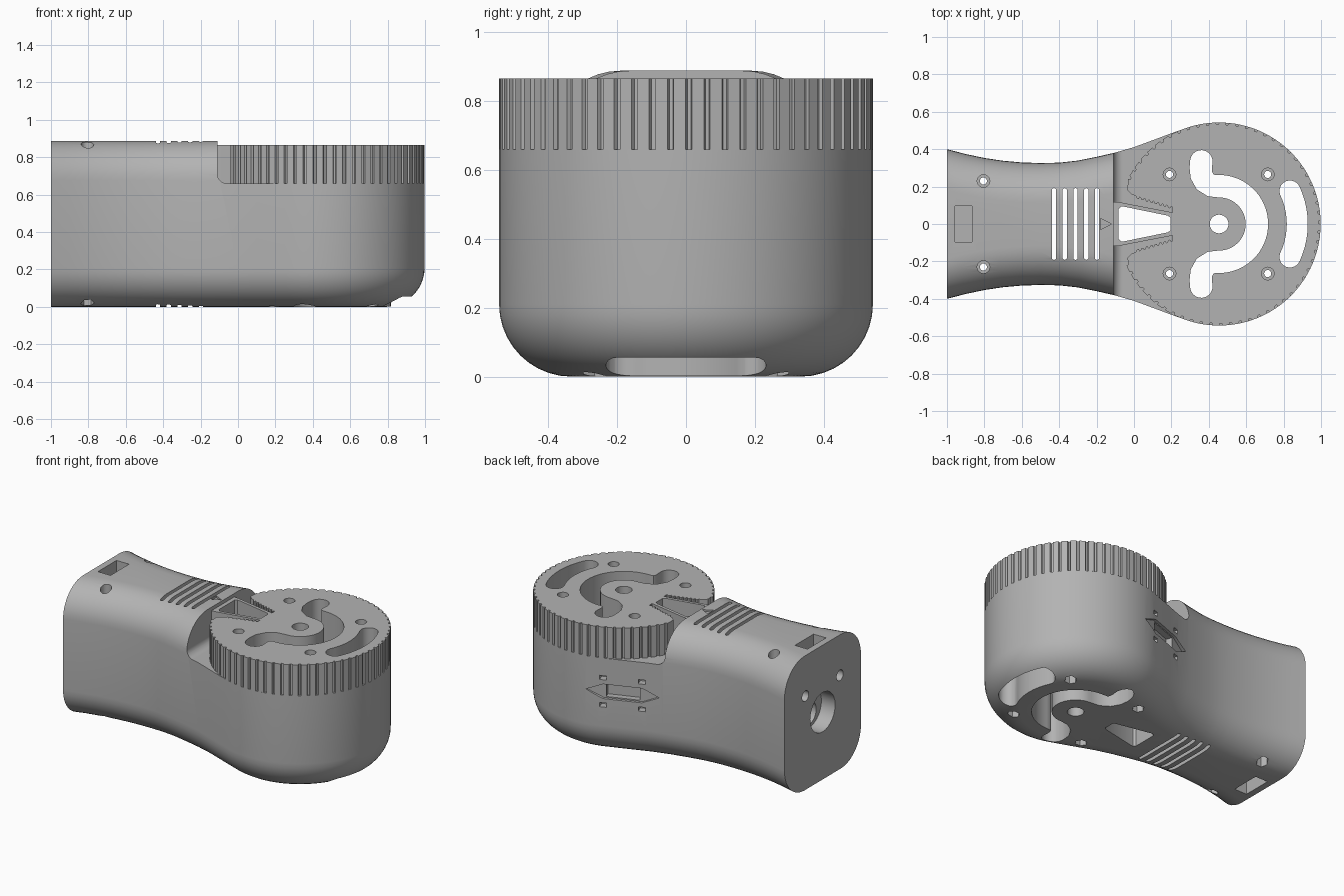
import bpy, bmesh, math
from mathutils import Matrix

if "Cube" in bpy.data.objects:
    bpy.data.objects.remove(bpy.data.objects["Cube"])

CX, R, H, RB = 0.455, 0.543, 0.888, 0.21   # head centre, head radius, height, edge rounding
STEP, GTOP = 0.66, 0.865                   # gear seat and gear top

grey = bpy.data.materials.new("housing_grey")
grey.diffuse_color = (0.45, 0.45, 0.45, 1)
grey.use_nodes = True
grey.node_tree.nodes["Principled BSDF"].inputs["Base Color"].default_value = grey.diffuse_color


def make(name, bm):
    bmesh.ops.recalc_face_normals(bm, faces=bm.faces)
    me = bpy.data.meshes.new(name)
    bm.to_mesh(me)
    bm.free()
    me.materials.append(grey)
    ob = bpy.data.objects.new(name, me)
    bpy.context.collection.objects.link(ob)
    return ob


def loft(name, rings):
    bm = bmesh.new()
    vs = [[bm.verts.new(p) for p in r] for r in rings]
    n = len(vs[0])
    for a, b in zip(vs, vs[1:]):
        for i in range(n):
            bm.faces.new((a[i], a[(i + 1) % n], b[(i + 1) % n], b[i]))
    bm.faces.new(vs[0][::-1])
    bm.faces.new(vs[-1])
    return make(name, bm)


def prism(name, pts, z0, z1, matrix=None):
    ob = loft(name, [[(x, y, z) for x, y in pts] for z in (z0, z1)])
    if matrix:
        ob.data.transform(matrix)
    return ob


def circle(x, y, r, n=28):
    return [(x + r * math.cos(i * math.tau / n), y + r * math.sin(i * math.tau / n)) for i in range(n)]


def band(path, w):
    """Outline of a round-ended slot of half width w along a path."""
    t = []
    for i in range(len(path)):
        a, b = path[max(i - 1, 0)], path[min(i + 1, len(path) - 1)]
        t.append(math.atan2(b[1] - a[1], b[0] - a[0]))
    at = lambda p, ang: (p[0] + w * math.cos(ang), p[1] + w * math.sin(ang))
    caps = [math.pi * k / 10 for k in range(1, 10)]
    out = [at(p, a - math.pi / 2) for p, a in zip(path, t)]
    out += [at(path[-1], t[-1] - math.pi / 2 + c) for c in caps]
    out += [at(p, a + math.pi / 2) for p, a in reversed(list(zip(path, t)))]
    return out + [at(path[0], t[0] + math.pi / 2 + c) for c in caps]


def cut(targets, cutter):
    for ob in targets:
        m = ob.modifiers.new("cut", 'BOOLEAN')
        m.operation, m.solver, m.object = 'DIFFERENCE', 'EXACT', cutter
        with bpy.context.temp_override(object=ob, active_object=ob):
            bpy.ops.object.modifier_apply(modifier=m.name)
    bpy.data.objects.remove(cutter)


# Housing: waisted handle flowing into a round head, lofted with rounded edges
half = [(-1, .4), (-.9, .374), (-.8, .353), (-.7, .338), (-.6, .329), (-.5, .326), (-.4, .328),
        (-.3, .339), (-.2, .359), (-.1, .382), (0, .411), (.1, .448), (.18, .478)]
half += [(CX + R * math.cos(math.radians(a)), R * math.sin(math.radians(a))) for a in range(112, 0, -4)]
half.append((CX + R, 0))


def inset(d):
    top = []
    for i, (x, y) in enumerate(half):
        a, b = half[max(i - 1, 0)], half[min(i + 1, len(half) - 1)]
        tx, ty = b[0] - a[0], b[1] - a[1]
        l = math.hypot(tx, ty)
        nx, ny = -ty / l, tx / l
        if i == 0:
            nx, ny = 0, 1
        if i == len(half) - 1:
            nx, ny = 1, 0
        top.append((max(x - nx * d, -1), y - ny * d))
    return top + [(x, -y) for x, y in top[-2::-1]]


arc = [k * math.pi / 20 for k in range(11)]
levels = [(RB * (1 - math.sin(a)), RB * (1 - math.cos(a))) for a in arc]
levels += [(d, H - z) for d, z in levels[::-1]]
housing = loft("housing", [[(x, y, z) for x, y in inset(d)] for d, z in levels])

# Gear seat: step with a filleted inner corner
f = 0.05
seat = [(1.2, 1.2), (-.11, 1.2)]
seat += [(-.11 + f * (1 - math.cos(a)), STEP + f * (1 - math.sin(a))) for a in arc] + [(1.2, STEP)]
upright = Matrix.Rotation(math.pi / 2, 4, 'X')
cut([housing], prism("seat_cutter", seat, -1, 1, upright))

# Gear disc with a toothed V-notch facing the handle
teeth, gear = 64, []
for k in range(-teeth // 2, teeth // 2):
    a0 = k * math.tau / teeth
    for u, r in ((.08, R - .012), (.28, R - .012), (.32, R), (.98, R)):
        a = a0 + u * math.tau / teeth
        if abs(a) < math.radians(157):
            gear.append((CX + r * math.cos(a), r * math.sin(a)))
notch = [(-.035, .18), (-.01, .157)]
for k in range(8):
    x = .01 + k * .024
    y = .15 - (x - .01) * .3
    notch += [(x, y), (x + .006, y - .014), (x + .015, y - .016), (x + .02, y - .006)]
notch.append((.205, .09))
gear += notch + [(x, -y) for x, y in notch[::-1]]
gear = prism("gear_disc", gear, STEP, GTOP)

# Pointer tongue joining handle and gear
tongue = [(-.13, .12), (-.08, .117), (.205, .062)]
tongue = prism("pointer_tongue", tongue + [(x, -y) for x, y in tongue[::-1]], STEP, GTOP)
everything = [housing, gear, tongue]

# Through slots in the head
s_path = [(.36, .335), (.357, .30), (.361, .26), (.38, .226), (.412, .206)]
curve = s_path + [(CX + .202 * math.cos(math.radians(a)), .202 * math.sin(math.radians(a)))
                  for a in range(90, -91, -6)] + [(x, -y) for x, y in s_path[::-1]]
outer = [(CX + .418 * math.cos(math.radians(a)), .418 * math.sin(math.radians(a))) for a in range(-25, 26, 5)]
cut([housing, gear], prism("c", band(curve, .06), -.1, 1))
cut([housing, gear], prism("c", band(outer, .056), -.1, 1))
cut([housing, gear], prism("c", circle(CX, 0, .05), -.1, 1))
wedge = [(-.083, .08), (-.07, .093), (-.055, .093), (.18, .045), (.195, .035)]
cut(everything, prism("c", wedge + [(x, -y) for x, y in wedge[::-1]], -.1, 1))

# Screw holes: head recess on top, hex nut pocket below
for x, y, top, bottom in ((.19, .265, .78, .08), (.715, .265, .78, .08), (-.805, .23, .76, .12)):
    for s in (1, -1):
        cut([housing, gear] if x > 0 else [housing], prism("c", circle(x, s * y, .019, 16), -.1, 1))
        cut([gear] if x > 0 else [housing], prism("c", circle(x, s * y, .034, 20), top, 1))
        cut([housing], prism("c", circle(x, s * y, .037, 6), -.1, bottom))

# Grip slits, pointer mark and strap pockets in the handle
for i in range(5):
    x = -.428 + i * .0575
    cut([housing], prism("c", band([(x, -.18), (x, .18)], .0115), -.1, 1))
cut([housing], prism("c", [(-.18, -.03), (-.12, 0), (-.18, .03)], H - .012, 1))
pocket = [(-.957, -.097), (-.865, -.097), (-.865, .097), (-.957, .097)]
cut([housing], prism("c", pocket, H - .12, 1))
cut([housing], prism("c", pocket, -.1, .12))

# Cable entry and two screw holes in the handle end
end = Matrix.Rotation(math.pi / 2, 4, 'Y')   # profile x becomes -z, height becomes x
cut([housing], prism("c", circle(-.445, 0, .13), -1.1, -.9, end))
cut([housing], prism("c", circle(-.41, 0, .075), -1.1, -.6, end))
for s in (1, -1):
    cut([housing], prism("c", circle(-.62, s * .18, .035, 18), -1.1, -.85, end))

# Switch recess with four clip holes, on the +y side of the head
side = Matrix.Translation((.14, .465, .44)) @ Matrix.Rotation(math.radians(20), 4, 'Z') @ upright


def box(x, z, w, h, depth):
    pts = [(x - w, z - h), (x + w, z - h), (x + w, z + h), (x - w, z + h)]
    cut([housing], prism("c", pts, -.2, depth, side))


lens = [(-.23, 0), (-.12, .048), (.12, .048), (.23, 0), (.12, -.048), (-.12, -.048)]
cut([housing], prism("c", lens, -.2, .02, side))
box(0, 0, .105, .04, .06)
for sx in (-.12, .12):
    for sz in (-.09, .09):
        box(sx, sz, .022, .014, .05)

# Shading
for ob in everything:
    bpy.ops.object.select_all(action='DESELECT')
    ob.select_set(True)
    bpy.context.view_layer.objects.active = ob
    bpy.ops.object.shade_smooth_by_angle(angle=math.radians(30))
